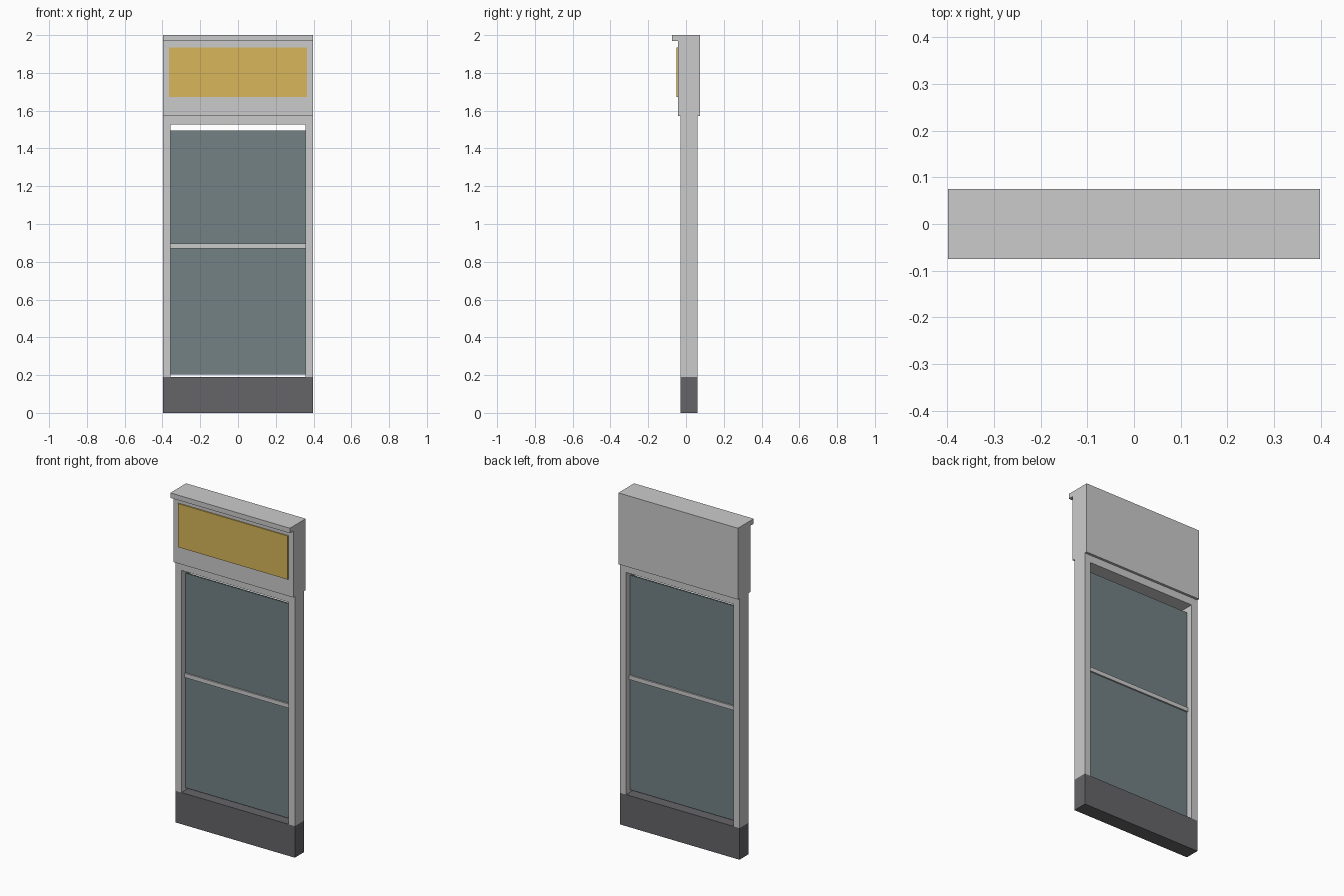
import bpy

if "Cube" in bpy.data.objects:
    bpy.data.objects.remove(bpy.data.objects["Cube"])


def material(name, color):
    m = bpy.data.materials.new(name)
    m.diffuse_color = (*color, 1)
    m.use_nodes = True
    m.node_tree.nodes["Principled BSDF"].inputs["Base Color"].default_value = m.diffuse_color
    return m


def box(name, x, y, z, mat=None):
    """Box spanning the (min, max) ranges x, y, z."""
    size = [b - a for a, b in (x, y, z)]
    centre = [(a + b) / 2 for a, b in (x, y, z)]
    bpy.ops.mesh.primitive_cube_add(size=1)
    ob = bpy.context.object
    ob.name = ob.data.name = name
    for v in ob.data.vertices:
        v.co = [c * s for c, s in zip(v.co, size)]
    ob.location = centre
    if mat:
        ob.data.materials.append(mat)
    return ob


dark = material("dark_plinth", (0.13, 0.13, 0.14))
glass = material("glass", (0.17, 0.22, 0.23))
yellow = material("yellow", (0.68, 0.47, 0.10))

W, IN = 0.398, 0.357          # outer and opening half widths
FRONT, BACK = -0.028, 0.06    # frame depth
MID = (FRONT + BACK) / 2
full, depth = (-W, W), (FRONT, BACK)

# plinth
box("base", full, depth, (0, 0.19), dark)

# frame: two posts and the solid head
for side, x in (("left", (-W, -IN)), ("right", (IN, W))):
    box(f"post_{side}", x, depth, (0.19, 1.526))
box("frame_head", full, depth, (1.526, 1.97))

# fascia boards on both faces, and the overhanging cap
box("fascia_front", full, (-0.043, FRONT), (1.571, 1.97))
box("fascia_back", full, (BACK, 0.075), (1.571, 1.97))
box("cap", full, (-0.075, 0.075), (1.97, 2.0))

# yellow sign panel
box("sign_panel", (-0.366, 0.366), (-0.050, -0.043), (1.673, 1.935), yellow)

# glass panes split by the cross rail
for name, z in (("lower", (0.204, 0.871)), ("upper", (0.896, 1.495))):
    box(f"glass_{name}", (-IN, IN), (MID - 0.005, MID + 0.005), z, glass)
box("cross_rail", (-IN, IN), (MID - 0.014, MID + 0.014), (0.871, 0.896))
